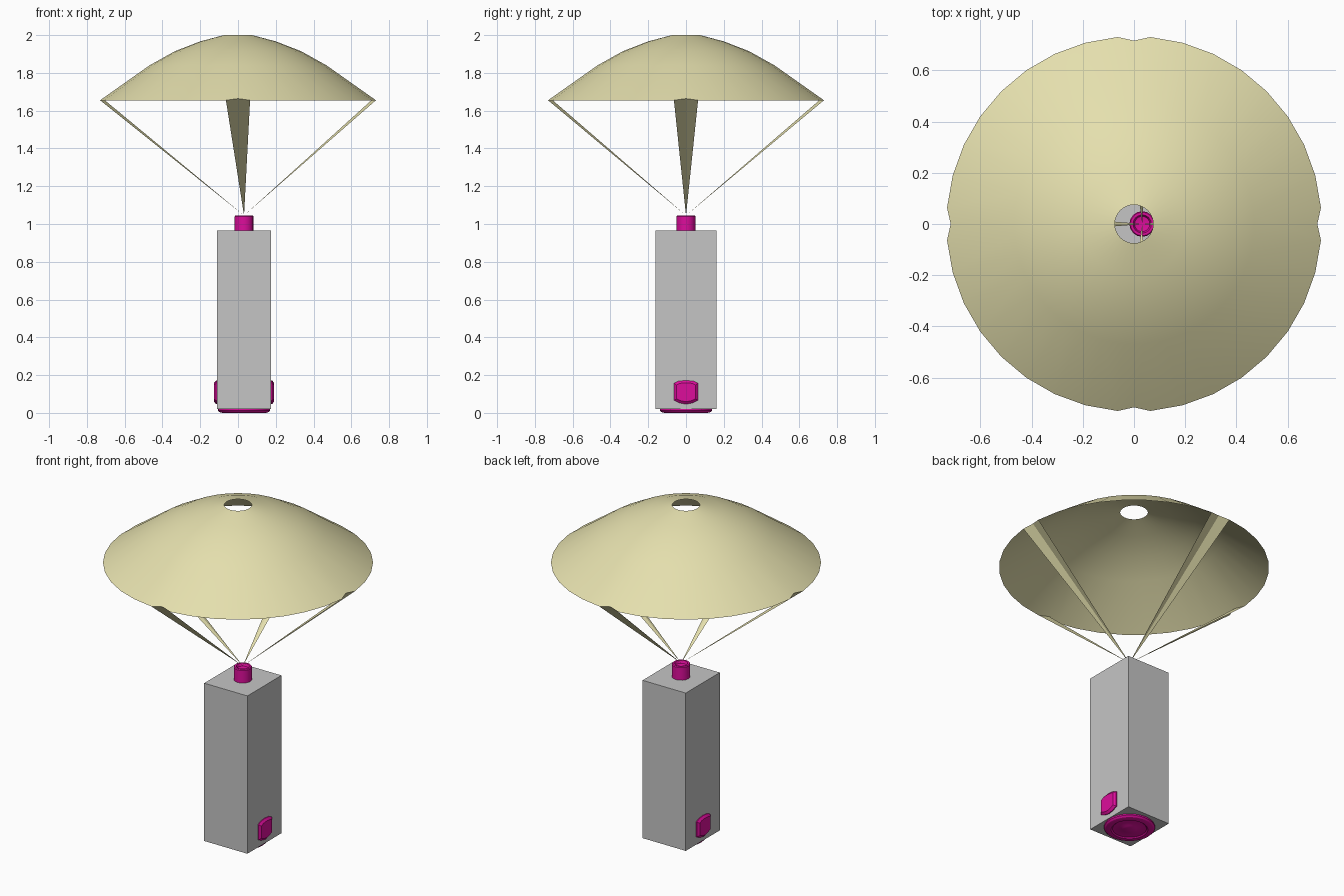
import bpy, bmesh, math
from mathutils import Vector

if "Cube" in bpy.data.objects:
    bpy.data.objects.remove(bpy.data.objects["Cube"])

CX = 0.032  # payload axis is slightly off the canopy axis


def mat(name, c):
    m = bpy.data.materials.new(name)
    m.diffuse_color = (*c, 1)
    m.use_nodes = True
    m.node_tree.nodes["Principled BSDF"].inputs["Base Color"].default_value = m.diffuse_color
    return m


cloth = mat("pale_khaki", (0.78, 0.74, 0.42))
grey = mat("grey", (0.56, 0.56, 0.56))
magenta = mat("magenta", (0.72, 0.004, 0.33))


def make(name, verts, faces, material, smooth=None, fix=True):
    me = bpy.data.meshes.new(name)
    me.from_pydata(verts, [], faces)
    if fix:
        bm = bmesh.new()
        bm.from_mesh(me)
        bmesh.ops.remove_doubles(bm, verts=bm.verts, dist=1e-5)
        bmesh.ops.recalc_face_normals(bm, faces=bm.faces)
        bm.to_mesh(me)
        bm.free()
    me.materials.append(material)
    ob = bpy.data.objects.new(name, me)
    bpy.context.collection.objects.link(ob)
    if smooth:
        bpy.context.view_layer.objects.active = ob
        ob.select_set(True)
        bpy.ops.object.shade_smooth_by_angle(angle=math.radians(smooth))
        ob.select_set(False)
    return ob


def lathe(name, profile, n, cx, material, smooth, offset=0.0):
    verts, faces = [], []
    for r, z in profile:
        for i in range(n):
            a = math.radians(offset) + math.tau * i / n
            verts.append((cx + r * math.cos(a), r * math.sin(a), z))
    for j in range(len(profile) - 1):
        for i in range(n):
            k = (i + 1) % n
            faces.append((j * n + i, j * n + k, (j + 1) * n + k, (j + 1) * n + i))
    return make(name, verts, faces, material, smooth)


# Canopy: open shell with a vent hole and a small notch over each strap
R, RIM = 0.733, 1.655
N = 36
prof = [(0.075, 2.0), (0.2, 1.967), (0.335, 1.915), (0.47, 1.84), (R, RIM)]
verts, faces = [], []
for r, z in prof:
    for i in range(N):
        a = math.radians(5 + 10 * i)
        verts.append((r * math.cos(a), r * math.sin(a), z))
for j in range(len(prof) - 1):
    for i in range(N):
        k = (i + 1) % N
        f = [j * N + i, (j + 1) * N + i, (j + 1) * N + k, j * N + k]
        if j == len(prof) - 2 and i % 9 == 8:
            a = math.radians(10 * (i + 1))
            verts.append((0.716 * math.cos(a), 0.716 * math.sin(a), 1.664))
            f.insert(2, len(verts) - 1)
        faces.append(f)
make("canopy", verts, faces, cloth, 30, fix=False)

# Four tapering folded straps from the rim to the connector
for q, label in enumerate(("right", "back", "left", "front")):
    a = math.radians(90 * q)
    p = [(rr * math.cos(a + math.radians(d)), rr * math.sin(a + math.radians(d)), z)
         for rr, d, z in ((R, -5, RIM), (0.716, 0, 1.664), (R, 5, RIM))]
    p.append((CX, 0, 1.045))
    make(label + "_strap", p, [(0, 3, 1), (1, 3, 2)], cloth, fix=False)

# Payload box
bm = bmesh.new()
bmesh.ops.create_cube(bm, size=1)
for v in bm.verts:
    v.co = Vector((CX + v.co.x * 0.286, v.co.y * 0.322, 0.4925 + v.co.z * 0.945))
me = bpy.data.meshes.new("payload_box")
bm.to_mesh(me)
bm.free()
me.materials.append(grey)
bpy.context.collection.objects.link(bpy.data.objects.new("payload_box", me))

# Connector on top, with a dished top face
lathe("top_connector", [(0.05, 0.96), (0.05, 1.04), (0.046, 1.045), (0.036, 1.045),
                        (0.03, 1.03), (0.0, 1.025)], 16, CX, magenta, 30)

# Rounded foot disc with a stepped underside
lathe("foot_disc", [(0.0, 0.022), (0.138, 0.022), (0.138, 0.012), (0.13, 0.004), (0.115, 0.0),
                    (0.1, 0.0), (0.092, 0.006), (0.045, 0.006), (0.038, 0.002), (0.0, 0.002)],
      32, CX, magenta, 30)

# Chamfered side pods, one on each x face
outline = [(-0.04, 0.168), (0.0, 0.172), (0.04, 0.168), (0.063, 0.157),
           (0.063, 0.066), (0.035, 0.053), (0.0, 0.046), (-0.035, 0.053),
           (-0.063, 0.066), (-0.063, 0.157)]
for s, label in ((1, "right"), (-1, "left")):
    n = len(outline)
    verts = []
    for depth, k in ((0.13, 1.0), (0.148, 1.0), (0.159, 0.8)):
        verts += [(CX + s * depth, y * k, 0.11 + (z - 0.11) * k) for y, z in outline]
    faces = [tuple(range(n)), tuple(range(2 * n, 3 * n))]
    for j in range(2):
        for i in range(n):
            k = (i + 1) % n
            faces.append((j * n + i, j * n + k, (j + 1) * n + k, (j + 1) * n + i))
    make(label + "_pod", verts, faces, magenta, 30)
